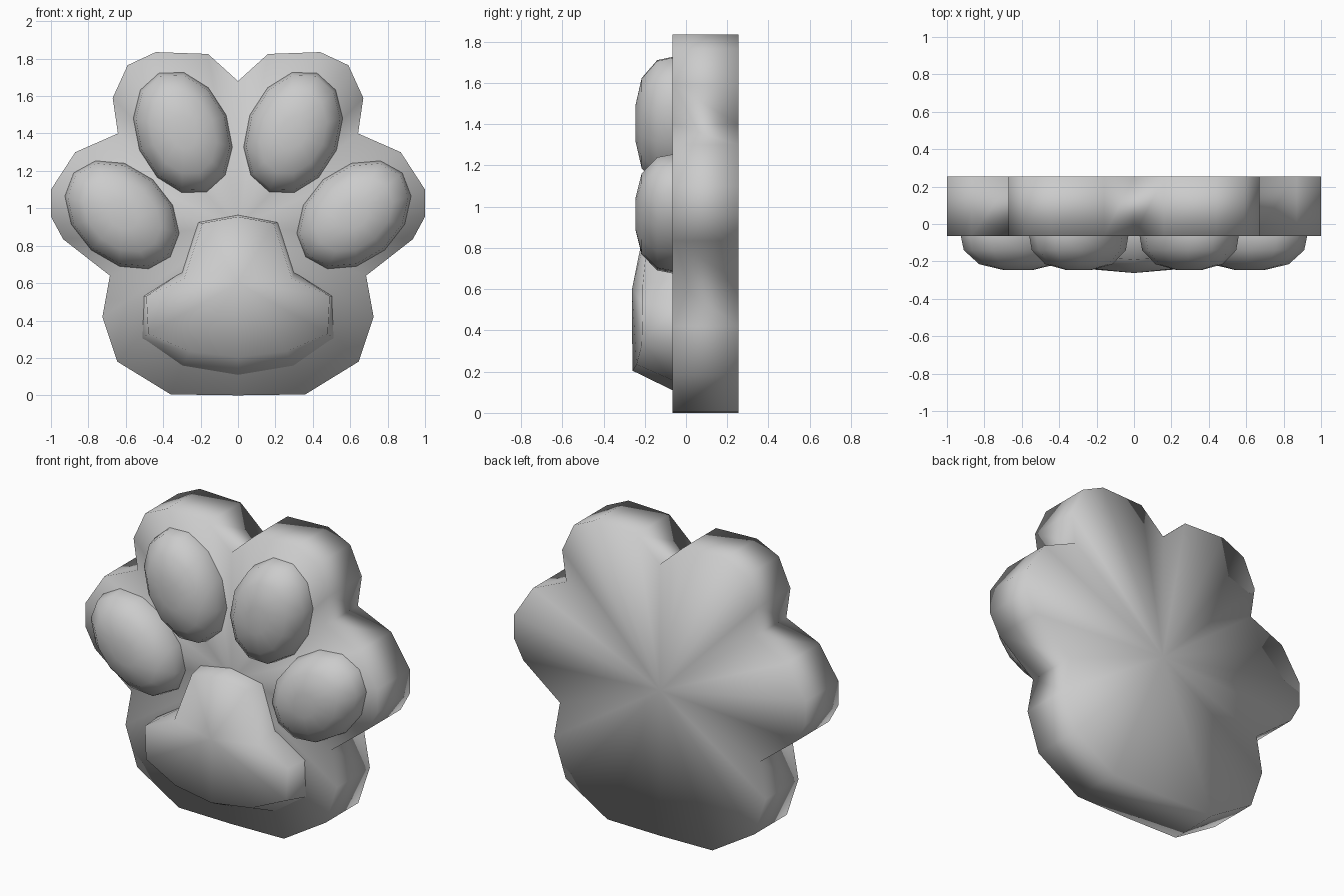
import bpy, bmesh, math

if "Cube" in bpy.data.objects:
    bpy.data.objects.remove(bpy.data.objects["Cube"])

Y_FRONT, Y_BACK = -0.065, 0.255


def finish(bm, name):
    bmesh.ops.recalc_face_normals(bm, faces=bm.faces)
    me = bpy.data.meshes.new(name)
    bm.to_mesh(me)
    bm.free()
    ob = bpy.data.objects.new(name, me)
    bpy.context.collection.objects.link(ob)
    for p in me.polygons:
        p.use_smooth = True
    return ob


def ring(bm, pts, y):
    return [bm.verts.new((x, y, z)) for x, z in pts]


def bridge(bm, a, b):
    n = len(a)
    for i in range(n):
        bm.faces.new((a[i], a[(i + 1) % n], b[(i + 1) % n], b[i]))


# Paw slab: mirrored half outline, extruded in depth
half = [(0, 1.68), (.16, 1.825), (.44, 1.835), (.59, 1.765), (.67, 1.59),
        (.642, 1.40), (.87, 1.30), (1, 1.10), (1, .955), (.935, .835),
        (.685, .64), (.725, .42), (.645, .18), (.36, .005), (0, 0)]
outline = half + [(-x, z) for x, z in half[-2:0:-1]]
bm = bmesh.new()
front, back = ring(bm, outline, Y_FRONT), ring(bm, outline, Y_BACK)
bridge(bm, front, back)
for loop, y in ((front, Y_FRONT), (back, Y_BACK)):
    c = bm.verts.new((0, y, .9))
    for i, v in enumerate(loop):
        bm.faces.new((c, v, loop[(i + 1) % len(loop)]))
finish(bm, "paw_body")


# Toe pads: tilted low-poly half ellipsoids
def toe(name, cx, cz, tilt, side):
    bm = bmesh.new()
    prev = None
    for r, h in ((1, -.02), (1, 0), (.95, .075), (.68, .15), (.27, .18)):
        pts = []
        for i in range(12):
            a = 2 * math.pi * i / 12
            u, v = .25 * r * math.cos(a), .342 * r * math.sin(a)
            pts.append((side * (cx + u * math.cos(tilt) + v * math.sin(tilt)),
                        cz - u * math.sin(tilt) + v * math.cos(tilt)))
        cur = ring(bm, pts, Y_FRONT - h)
        if prev:
            bridge(bm, prev, cur)
        prev = cur
    bm.faces.new(prev)
    finish(bm, name)


for side, label in ((-1, "left"), (1, "right")):
    toe("inner_toe_pad_" + label, .295, 1.405, math.radians(22), side)
    toe("outer_toe_pad_" + label, .62, .965, math.radians(49), side)

# Main pad: base outline, raised rim and a central ridge point, mirrored
base = [(0, .965), (.215, .925), (.30, .66), (.505, .53),
        (.515, .30), (.30, .15), (0, .10)]
rim = [(0, -.19, .955), (.19, -.18, .92), (.29, -.21, .62), (.49, -.21, .53),
       (.48, -.215, .33), (.26, -.24, .235), (0, -.26, .205)]
bm = bmesh.new()
for s in (-1, 1):
    b = ring(bm, [(s * x, z) for x, z in base], Y_FRONT + .02)
    r = [bm.verts.new((s * x, y, z)) for x, y, z in rim]
    c = bm.verts.new((0, -.262, .60))
    for i in range(6):
        bm.faces.new((b[i], b[i + 1], r[i + 1], r[i]))
        bm.faces.new((c, r[i], r[i + 1]))
bmesh.ops.remove_doubles(bm, verts=bm.verts, dist=.0005)
finish(bm, "main_pad")
